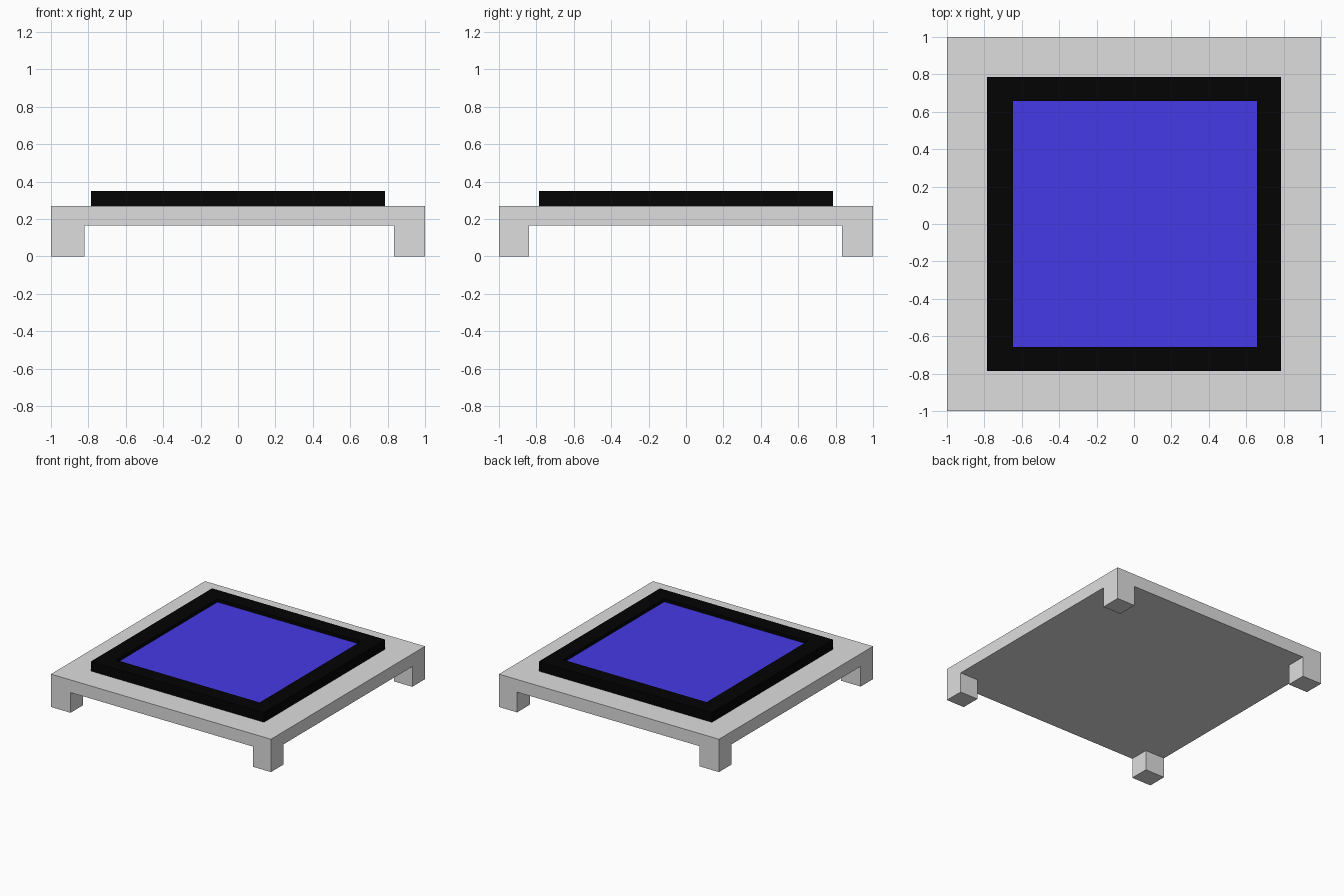
import bpy
import bmesh

cube = bpy.data.objects.get("Cube")
if cube:
    bpy.data.objects.remove(cube, do_unlink=True)


def make_material(name, colour):
    mat = bpy.data.materials.new(name)
    mat.use_nodes = True
    mat.diffuse_color = (*colour, 1)
    mat.node_tree.nodes["Principled BSDF"].inputs["Base Color"].default_value = (*colour, 1)
    return mat


def make_object(name, bm, material):
    bmesh.ops.recalc_face_normals(bm, faces=bm.faces)
    mesh = bpy.data.meshes.new(name)
    bm.to_mesh(mesh)
    bm.free()
    mesh.materials.append(material)
    obj = bpy.data.objects.new(name, mesh)
    bpy.context.collection.objects.link(obj)
    return obj


def rectangle(bm, x0, x1, y0, y1, z):
    corners = ((x0, y0), (x1, y0), (x1, y1), (x0, y1))
    return [bm.verts.new((x, y, z)) for x, y in corners]


def bridge(bm, lower, upper):
    for i in range(4):
        j = (i + 1) % 4
        bm.faces.new((lower[i], lower[j], upper[j], upper[i]))


grey = make_material("light grey", (0.73, 0.73, 0.73))
black = make_material("black", (0.001, 0.001, 0.001))
blue = make_material("violet blue", (0.06, 0.042, 0.8))

LEG_TOP, SLAB_TOP = 0.166, 0.27
FRAME_TOP, SCREEN_Z = 0.35, 0.323

# Base slab with a square leg pulled down from each corner
xs = (-1, -0.822, 0.835, 1)
ys = (-1, -0.84, 0.835, 1)
bm = bmesh.new()
grid = [[bm.verts.new((x, y, LEG_TOP)) for x in xs] for y in ys]
cells = {}
for r in range(3):
    for c in range(3):
        cells[r, c] = bm.faces.new(
            (grid[r][c], grid[r][c + 1], grid[r + 1][c + 1], grid[r + 1][c]))
rim = [e for e in bm.edges if e.is_boundary]
sides = bmesh.ops.extrude_edge_only(bm, edges=rim)["geom"]
top_verts = [g for g in sides if isinstance(g, bmesh.types.BMVert)]
bmesh.ops.translate(bm, verts=top_verts, vec=(0, 0, SLAB_TOP - LEG_TOP))
bmesh.ops.contextual_create(bm, geom=[e for e in bm.edges if e.is_boundary])
bmesh.ops.recalc_face_normals(bm, faces=bm.faces)
for r in (0, 2):
    for c in (0, 2):
        foot = bmesh.ops.extrude_discrete_faces(bm, faces=[cells[r, c]])["faces"][0]
        bmesh.ops.translate(bm, verts=foot.verts, vec=(0, 0, -LEG_TOP))
bmesh.ops.dissolve_limit(bm, angle_limit=0.01, verts=bm.verts, edges=bm.edges)
make_object("base_with_legs", bm, grey)

# Raised border with a shallow opening
outer = (-0.786, 0.786, -0.785, 0.786)
inner = (-0.648, 0.658, -0.658, 0.658)
bm = bmesh.new()
rings = [rectangle(bm, *outer, SLAB_TOP), rectangle(bm, *outer, FRAME_TOP),
         rectangle(bm, *inner, FRAME_TOP), rectangle(bm, *inner, SLAB_TOP)]
for i in range(4):
    bridge(bm, rings[i], rings[(i + 1) % 4])
make_object("raised_border", bm, black)

# Panel filling the opening, set just below the border
bm = bmesh.new()
low = rectangle(bm, *inner, SLAB_TOP)
high = rectangle(bm, *inner, SCREEN_Z)
bridge(bm, low, high)
bm.faces.new(low)
bm.faces.new(high)
make_object("recessed_panel", bm, blue)
